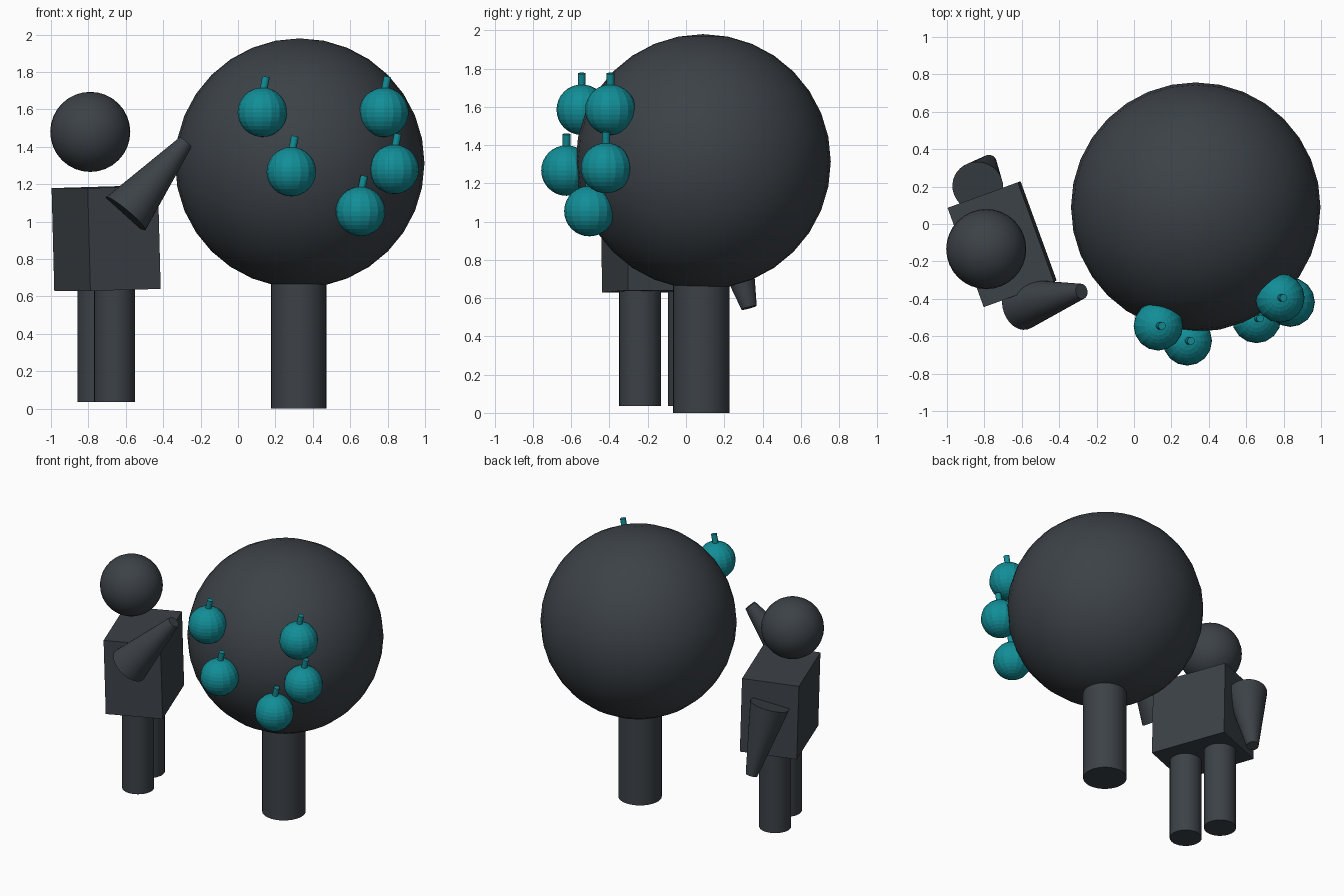
import bpy
import math
from mathutils import Vector

cube = bpy.data.objects.get("Cube")
if cube:
    bpy.data.objects.remove(cube, do_unlink=True)


def make_material(name, rgb):
    mat = bpy.data.materials.new(name)
    mat.use_nodes = True
    mat.diffuse_color = (*rgb, 1)
    mat.node_tree.nodes["Principled BSDF"].inputs["Base Color"].default_value = (*rgb, 1)
    return mat


charcoal = make_material("charcoal", (0.045, 0.054, 0.063))
teal = make_material("teal", (0.006, 0.27, 0.31))


def finish(name, mat, smooth=True):
    obj = bpy.context.object
    obj.name = name
    obj.data.name = name
    obj.data.materials.append(mat)
    if smooth:
        bpy.ops.object.shade_smooth_by_angle(angle=math.radians(35))
    return obj


def ball(name, center, radius, mat, segments=32, rings=16, smooth=True):
    bpy.ops.mesh.primitive_uv_sphere_add(
        segments=segments, ring_count=rings, radius=radius, location=center)
    return finish(name, mat, smooth)


def taper(name, start, end, r1, r2, mat, vertices=32):
    """Round bar from start to end, with its own radius at each end."""
    a, b = Vector(start), Vector(end)
    axis = b - a
    bpy.ops.mesh.primitive_cone_add(
        vertices=vertices, radius1=r1, radius2=r2, depth=axis.length,
        location=(a + b) / 2, rotation=axis.to_track_quat('Z', 'Y').to_euler())
    return finish(name, mat)


# Tree
ball("foliage", (0.33, 0.09, 1.313), 0.667, charcoal)
taper("trunk", (0.325, 0.08, 0), (0.325, 0.08, 0.9), 0.148, 0.148, charcoal)

# Fruits with leaning stems
fruits = [(0.13, -0.545, 1.585), (0.78, -0.395, 1.585), (0.285, -0.625, 1.267),
          (0.835, -0.418, 1.28), (0.655, -0.505, 1.055)]
for i, (x, y, z) in enumerate(fruits, 1):
    ball(f"fruit_{i}", (x, y, z), 0.132, teal, 16, 16, smooth=False)
    taper(f"fruit_stem_{i}", (x + 0.004, y, z + 0.11), (x + 0.02, y, z + 0.19),
          0.02, 0.02, teal, 16)

# Person: torso turned towards the tree and leaning back slightly
bpy.ops.mesh.primitive_cube_add(size=1, location=(-0.705, -0.108, 0.91))
torso = finish("torso", charcoal, smooth=False)
torso.scale = (0.40, 0.565, 0.55)
torso.rotation_euler = (0, math.radians(-1.6), math.radians(20))
ball("head", (-0.79, -0.134, 1.48), 0.214, charcoal)

# Legs
for name, x, y in [("right_leg", -0.66, -0.24), ("left_leg", -0.75, 0.015)]:
    taper(name, (x, y, 0.037), (x, y, 0.70), 0.109, 0.109, charcoal)

# Arms: one reaching up to the tree, one hanging down
taper("raised_arm", (-0.60, -0.43, 1.043), (-0.28, -0.36, 1.425), 0.137, 0.041, charcoal)
taper("lowered_arm", (-0.835, 0.20, 1.04), (-0.775, 0.33, 0.55), 0.137, 0.041, charcoal)
